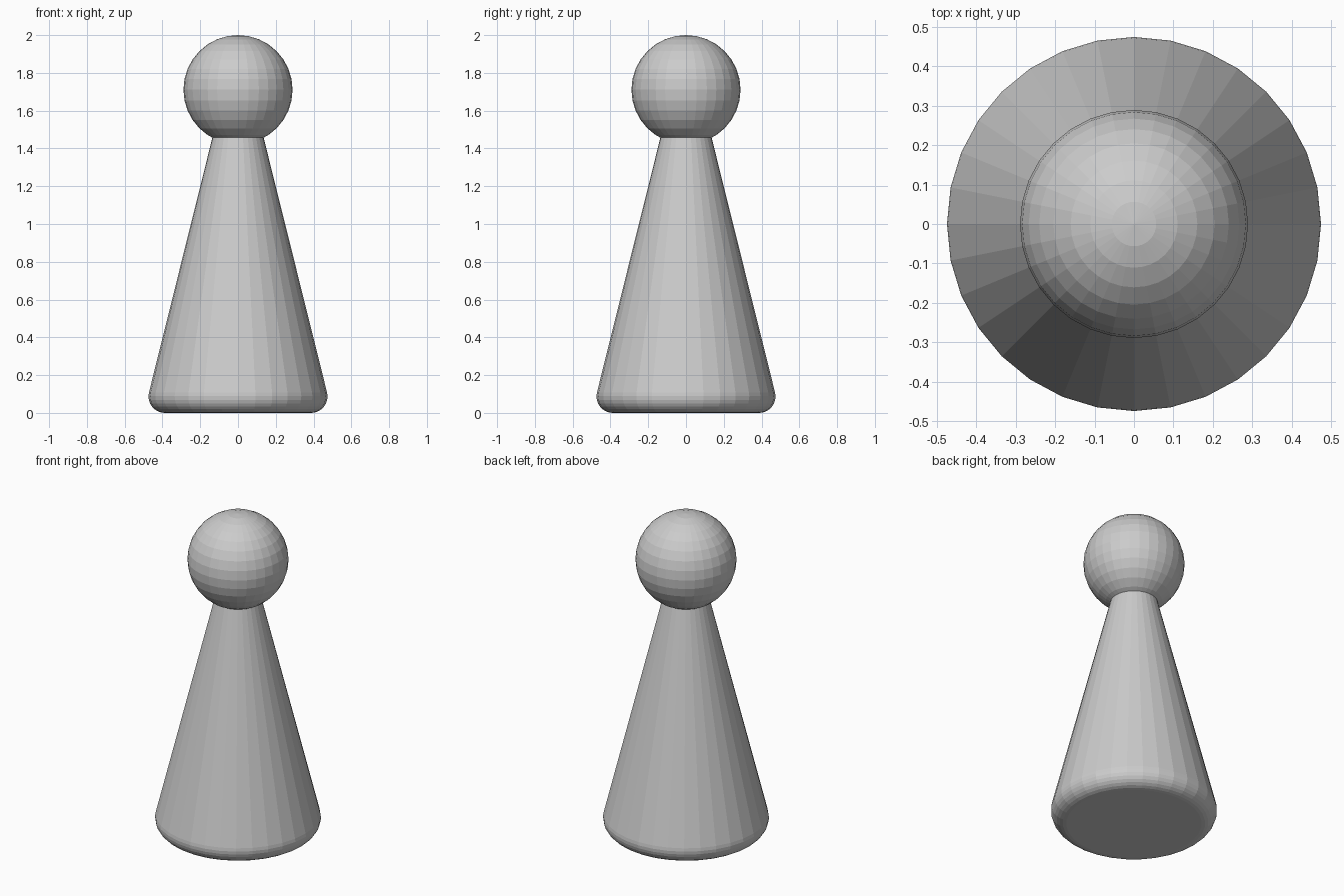
import bpy, bmesh, math

if "Cube" in bpy.data.objects:
    bpy.data.objects.remove(bpy.data.objects["Cube"])

SIDES = 32

# Body: tapered cone with a rounded bottom edge, turned from a profile
corner_r, corner_x = 0.087, 0.387
slope = math.radians(13.95)
profile = []
steps = 8
for i in range(steps + 1):
    a = -math.pi / 2 + (math.pi / 2 + slope) * i / steps
    profile.append((corner_x + corner_r * math.cos(a), corner_r + corner_r * math.sin(a)))
profile.append((0.12, 1.52))  # narrow end, tucked inside the head

bm = bmesh.new()
rings = []
for r, z in profile:
    rings.append([bm.verts.new((r * math.cos(2 * math.pi * k / SIDES),
                                r * math.sin(2 * math.pi * k / SIDES), z))
                  for k in range(SIDES)])
for low, high in zip(rings, rings[1:]):
    for k in range(SIDES):
        n = (k + 1) % SIDES
        bm.faces.new((low[k], low[n], high[n], high[k]))
bm.faces.new(rings[0][::-1])
bm.faces.new(rings[-1])
mesh = bpy.data.meshes.new("body")
bm.to_mesh(mesh)
bm.free()
body = bpy.data.objects.new("body", mesh)
bpy.context.collection.objects.link(body)

# Head: faceted ball
bpy.ops.mesh.primitive_uv_sphere_add(segments=SIDES, ring_count=16, radius=0.289,
                                     location=(0, 0, 1.711))
bpy.context.object.name = "head"
